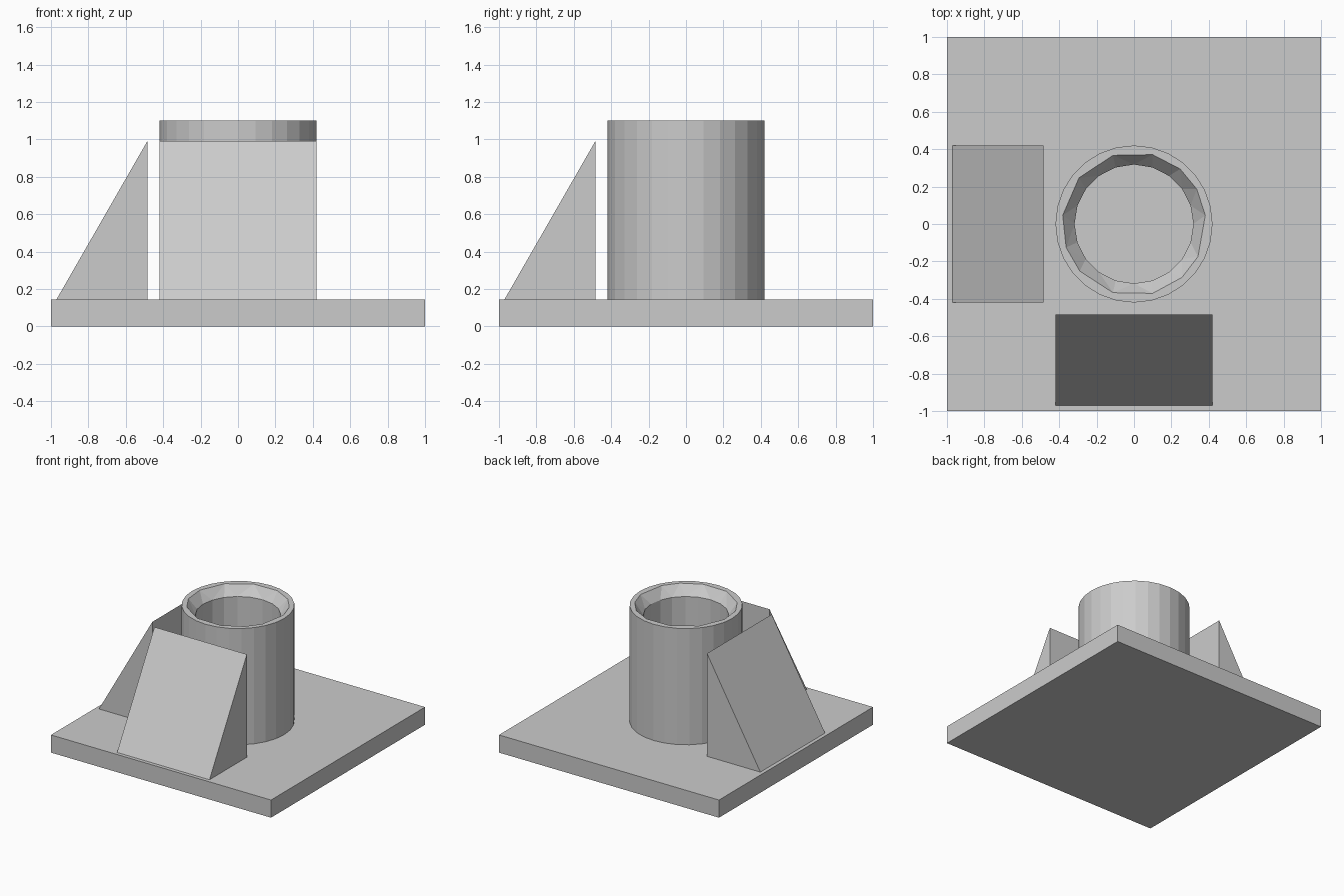
import bpy, bmesh
from math import radians, cos, sin, pi

if "Cube" in bpy.data.objects:
    bpy.data.objects.remove(bpy.data.objects["Cube"])

PLATE_TOP, TUBE_TOP = 0.145, 1.10


def finish(bm, name):
    bmesh.ops.recalc_face_normals(bm, faces=bm.faces)
    mesh = bpy.data.meshes.new(name)
    bm.to_mesh(mesh)
    bm.free()
    obj = bpy.data.objects.new(name, mesh)
    bpy.context.collection.objects.link(obj)
    return obj


def ring(bm, radius, z, angles):
    vs = [bm.verts.new((radius * cos(a), radius * sin(a), z)) for a in angles]
    return [bm.edges.new((vs[i], vs[(i + 1) % len(vs)])) for i in range(len(vs))]


# square base plate
bpy.ops.mesh.primitive_cube_add(size=1, location=(0, 0, PLATE_TOP / 2))
plate = bpy.context.object
plate.name = "base_plate"
plate.scale = (2, 2, PLATE_TOP)

# hollow tube with a coarse faceted bevel at the mouth of the bore
even = [2 * pi * i / 28 for i in range(28)]
bore = [2 * pi * i / 20 for i in range(20)]
coarse = [radians(a) for a in
          (7, 29, 50, 75, 107, 140, 173, 199, 221, 253, 285, 312, 333)]
bm = bmesh.new()
rings = [ring(bm, 0.42, PLATE_TOP, even), ring(bm, 0.42, TUBE_TOP, even),
         ring(bm, 0.384, TUBE_TOP, coarse), ring(bm, 0.318, TUBE_TOP - 0.08, bore),
         ring(bm, 0.318, PLATE_TOP, bore)]
for a, b in zip(rings, rings[1:] + rings[:1]):
    bmesh.ops.bridge_loops(bm, edges=a + b)
finish(bm, "tube")

# two triangular wedges standing beside the tube
for name, turn in (("left_wedge", 0), ("front_wedge", 90)):
    bm = bmesh.new()
    tri = bm.faces.new([bm.verts.new((x, -0.42, z)) for x, z in
                        ((-0.97, PLATE_TOP), (-0.485, PLATE_TOP), (-0.485, 0.99))])
    ext = bmesh.ops.extrude_face_region(bm, geom=[tri], use_keep_orig=True)
    bmesh.ops.translate(bm, vec=(0, 0.84, 0),
                        verts=[g for g in ext["geom"] if isinstance(g, bmesh.types.BMVert)])
    finish(bm, name).rotation_euler.z = radians(turn)
